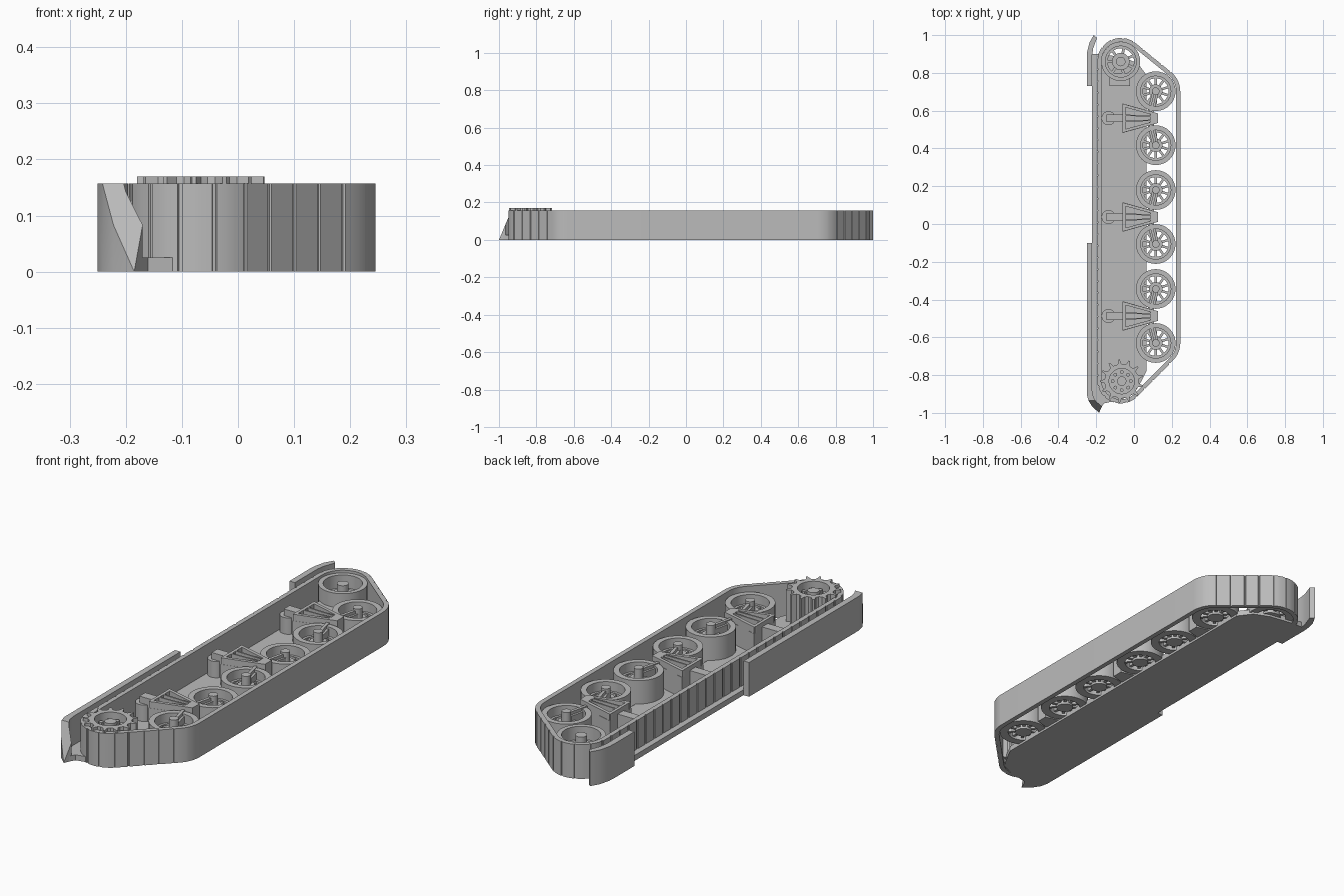
import bpy, bmesh, math
from mathutils import Vector

if "Cube" in bpy.data.objects:
    bpy.data.objects.remove(bpy.data.objects["Cube"])

grey = bpy.data.materials.new("plain_grey")
grey.use_nodes = True
grey.diffuse_color = (0.5, 0.5, 0.5, 1)
grey.node_tree.nodes["Principled BSDF"].inputs["Base Color"].default_value = (0.5, 0.5, 0.5, 1)

TOP, FLOOR = 0.157, 0.025


def finish(name, bm, smooth=True):
    bmesh.ops.recalc_face_normals(bm, faces=bm.faces)
    mesh = bpy.data.meshes.new(name)
    bm.to_mesh(mesh)
    bm.free()
    mesh.materials.append(grey)
    obj = bpy.data.objects.new(name, mesh)
    bpy.context.collection.objects.link(obj)
    if smooth:
        bpy.ops.object.select_all(action="DESELECT")
        obj.select_set(True)
        bpy.context.view_layer.objects.active = obj
        bpy.ops.object.shade_smooth_by_angle(angle=math.radians(25))
    return obj


def prism(bm, pts, z0, z1):
    """Upright prism over a plan outline."""
    low = [bm.verts.new((x, y, z0)) for x, y in pts]
    high = [bm.verts.new((x, y, z1)) for x, y in pts]
    bm.faces.new(low[::-1])
    bm.faces.new(high)
    for i in range(len(pts)):
        j = (i + 1) % len(pts)
        bm.faces.new((low[i], low[j], high[j], high[i]))


def bar(bm, p, q, width, z0, z1):
    """Straight bar between two plan points."""
    p, q = Vector(p), Vector(q)
    d = (q - p).normalized()
    side = Vector((-d.y, d.x)) * width / 2
    prism(bm, [p - side, q - side, q + side, p + side], z0, z1)


def circle(c, r, n=32):
    return [(c[0] + r * math.cos(math.tau * i / n), c[1] + r * math.sin(math.tau * i / n)) for i in range(n)]


def ring(bm, outer, inner, z0, z1):
    """Hollow wall between two matching closed outlines."""
    loops = [[bm.verts.new((x, y, z)) for x, y in pts]
             for pts, z in ((outer, z0), (outer, z1), (inner, z1), (inner, z0))]
    n = len(outer)
    for k in range(4):
        a, b = loops[k], loops[(k + 1) % 4]
        for i in range(n):
            j = (i + 1) % n
            bm.faces.new((a[i], a[j], b[j], b[i]))


def tube(bm, c, r1, r0, z0, z1, n=32):
    ring(bm, circle(c, r1, n), circle(c, r0, n), z0, z1)


def spokes(bm, c, count, r0, r1, width, z0, z1):
    for i in range(count):
        d = Vector((math.cos(math.tau * (i + 0.5) / count), math.sin(math.tau * (i + 0.5) / count)))
        bar(bm, Vector(c) + d * r0, Vector(c) + d * r1, width, z0, z1)


IDLER, SPROCKET = (-0.07, 0.86), (-0.065, -0.832)
WHEEL_X = 0.115
BOGIES = (0.56, 0.037, -0.487)
HALF = 0.143

# Base plate
bm = bmesh.new()
prism(bm, [(-0.222, 0.9), (-0.222, -0.93), (-0.18, -0.985), (-0.16, -0.95), (-0.07, -0.93), (0.0, -0.9),
           (0.04, -0.83), (0.065, -0.78), (0.065, 0.79), (0.02, 0.85), (-0.05, 0.88), (-0.17, 0.9)], 0, FLOOR)
finish("base_plate", bm, False)

# Track belt: stretched round four circles, then cut into links with shallow grooves
rounds = [(Vector(IDLER), 0.125), (Vector((WHEEL_X, 0.703)), 0.13),
          (Vector((WHEEL_X, -0.63)), 0.13), (Vector((-0.07, -0.825)), 0.125)]
path = []
for i in range(361):
    n = Vector((math.cos(math.radians(i)), math.sin(math.radians(i))))
    c, r = max(rounds, key=lambda cr: cr[0].dot(n) + cr[1])
    path.append((c + n * r, n))
marks = [0]
for a, b in zip(path, path[1:]):
    marks.append(marks[-1] + (b[0] - a[0]).length)


def along(s):
    k = max(i for i in range(360) if marks[i] <= s)
    t = (s - marks[k]) / (marks[k + 1] - marks[k])
    return path[k][0].lerp(path[k + 1][0], t), path[k][1].lerp(path[k + 1][1], t).normalized()


outer, inner = [], []
links = 48
pitch = marks[-1] / links
for i in range(links):
    for f, depth in ((0, 0), (0.28, 0), (0.56, 0), (0.86, 0), (0.88, 0.004), (0.98, 0.004)):
        p, n = along((i + f) * pitch)
        outer.append(p - n * (0 if p.x > 0.2 else depth))
        inner.append(p - n * 0.022)
bm = bmesh.new()
ring(bm, outer, inner, 0, TOP)
finish("track_belt", bm)


# Fender panels with curled ends
def fender(name, plan, slanted):
    bm = bmesh.new()
    prism(bm, plan, 0, TOP)
    if slanted:
        cut = bmesh.ops.bisect_plane(bm, geom=bm.verts[:] + bm.edges[:] + bm.faces[:], plane_co=(0, -1, 0),
                                     plane_no=(0, -1, 0.42), clear_inner=False, clear_outer=False)
        normal = Vector((0, -1, 0.42))
        gone = [v for v in bm.verts if (v.co - Vector((0, -1, 0))).dot(normal) > 1e-5]
        bmesh.ops.delete(bm, geom=gone, context="VERTS")
        bmesh.ops.holes_fill(bm, edges=[e for e in bm.edges if e.is_boundary])
    finish(name, bm)


fender("front_fender", [(-0.25, -0.1), (-0.25, -0.9), (-0.241, -0.935), (-0.222, -0.965), (-0.185, -1.0),
                        (-0.17, -0.965), (-0.2, -0.94), (-0.215, -0.915), (-0.222, -0.88), (-0.222, -0.1)], True)
fender("rear_fender", [(-0.222, 0.73), (-0.222, 0.89), (-0.216, 0.93), (-0.196, 0.985), (-0.213, 1.0),
                       (-0.236, 0.96), (-0.248, 0.91), (-0.25, 0.88), (-0.25, 0.73)], False)

# Idler wheel and its tensioner block
bm = bmesh.new()
tube(bm, IDLER, 0.103, 0.082, 0.01, 0.145)
tube(bm, IDLER, 0.083, 0.07, 0.01, 0.085)
spokes(bm, IDLER, 7, 0.03, 0.08, 0.014, 0.02, 0.08)
prism(bm, circle(IDLER, 0.046), 0.01, 0.1)
prism(bm, circle(IDLER, 0.025, 16), 0.1, 0.145)
finish("idler_wheel", bm)
bm = bmesh.new()
bar(bm, (-0.13, 0.765), (-0.02, 0.765), 0.07, 0.01, 0.08)
finish("tensioner_block", bm, False)

# Drive sprocket
bm = bmesh.new()
gear = []
teeth = 13
for i in range(teeth):
    for f, r in ((0, 0.088), (0.3, 0.093), (0.44, 0.115), (0.58, 0.115), (0.72, 0.093)):
        a = math.tau * (i + f) / teeth
        gear.append((SPROCKET[0] + r * math.cos(a), SPROCKET[1] + r * math.sin(a)))
ring(bm, gear, circle(SPROCKET, 0.067, len(gear)), 0.01, 0.17)
prism(bm, circle(SPROCKET, 0.068), 0.01, 0.13)
prism(bm, circle(SPROCKET, 0.025, 16), 0.13, 0.16)
for x, y in circle(SPROCKET, 0.048, 8):
    prism(bm, circle((x, y), 0.01, 8), 0.13, 0.145)
finish("drive_sprocket", bm)

for number, cy in enumerate(BOGIES, 1):
    # Road wheels and swing arms
    for label, sign in (("rear", 1), ("front", -1)):
        c = (WHEEL_X, cy + sign * HALF)
        bm = bmesh.new()
        tube(bm, c, 0.105, 0.08, 0.01, 0.132)
        tube(bm, c, 0.081, 0.068, 0.01, 0.09)
        spokes(bm, c, 10, 0.03, 0.075, 0.013, 0.02, 0.085)
        prism(bm, circle(c, 0.036), 0.01, 0.1)
        prism(bm, circle(c, 0.02, 16), 0.1, 0.145)
        finish(f"road_wheel_{label}_{number}", bm)
        bm = bmesh.new()
        root = Vector((0.085, cy + sign * 0.02))
        end = Vector(c) - (Vector(c) - root).normalized() * 0.012
        bar(bm, root, end, 0.034, 0.09, 0.122)
        bar(bm, root, end, 0.014, 0.122, 0.136)
        finish(f"swing_arm_{label}_{number}", bm, False)
    # Tapered suspension bracket with raised frame and ribs
    bm = bmesh.new()
    prism(bm, [(-0.06, cy - 0.078), (0.128, cy - 0.025), (0.128, cy + 0.025), (-0.06, cy + 0.078)], 0.01, 0.12)
    for s in (1, -1):
        bar(bm, (-0.06, cy + s * 0.069), (0.126, cy + s * 0.018), 0.015, 0.12, 0.15)
        bar(bm, (-0.05, cy + s * 0.016), (0.09, cy + s * 0.011), 0.007, 0.12, 0.15)
    bar(bm, (-0.053, cy - 0.074), (-0.053, cy + 0.074), 0.014, 0.12, 0.15)
    bar(bm, (0.108, cy - 0.022), (0.108, cy + 0.022), 0.04, 0.12, 0.15)
    finish(f"suspension_bracket_{number}", bm, False)
    # Return roller on its support
    bm = bmesh.new()
    prism(bm, circle((-0.135, cy), 0.037), 0.01, 0.1)
    bar(bm, (-0.145, cy), (-0.055, cy), 0.042, 0.01, 0.13)
    finish(f"return_roller_{number}", bm)
